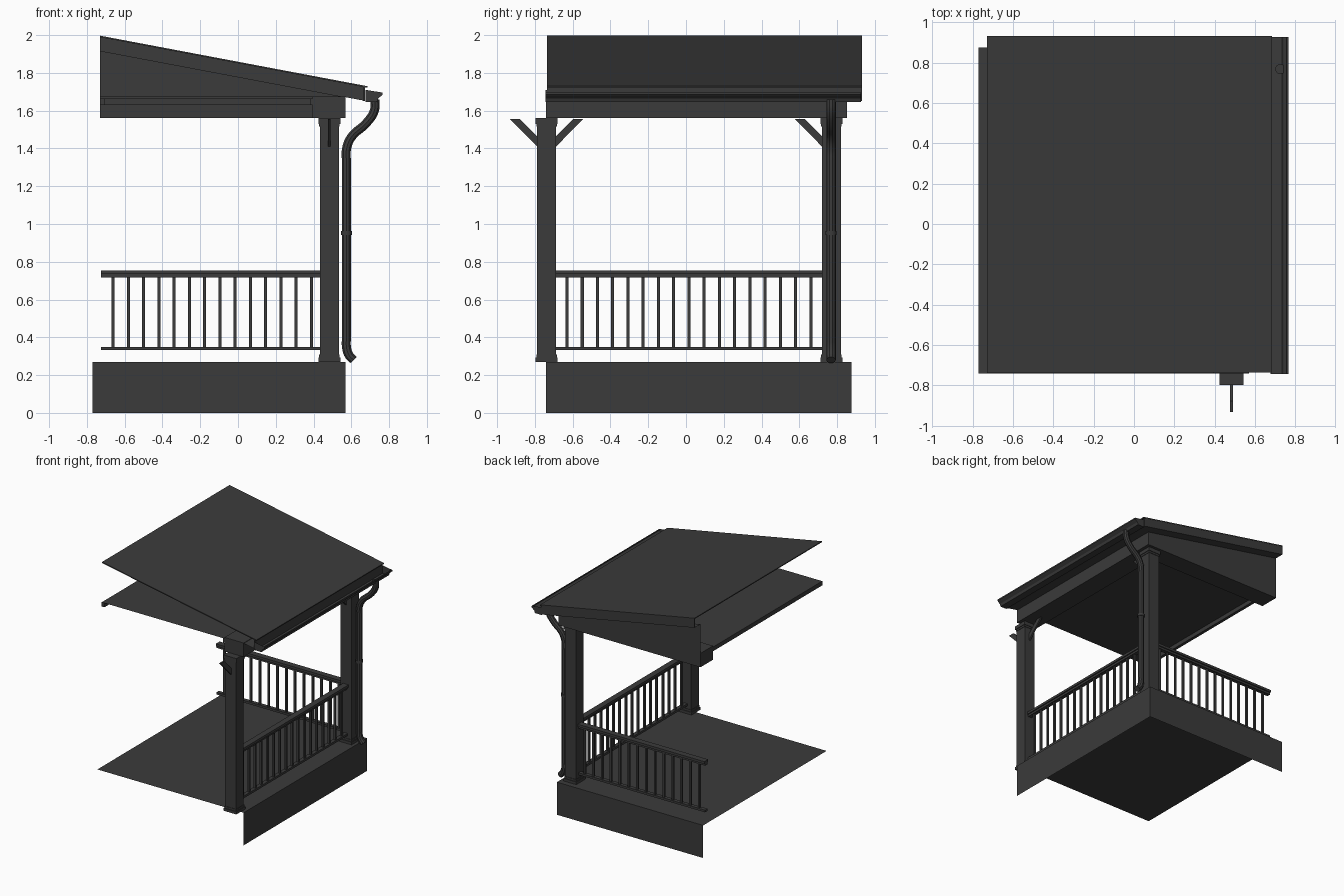
import bpy, bmesh
from mathutils import Vector

if "Cube" in bpy.data.objects:
    bpy.data.objects.remove(bpy.data.objects["Cube"])

paint = bpy.data.materials.new("dark_grey_paint")
paint.use_nodes = True
GREY = (0.043, 0.043, 0.043, 1)
paint.diffuse_color = GREY
paint.node_tree.nodes["Principled BSDF"].inputs["Base Color"].default_value = GREY


def finish(name, bm):
    mesh = bpy.data.meshes.new(name)
    bm.to_mesh(mesh)
    bm.free()
    mesh.materials.append(paint)
    obj = bpy.data.objects.new(name, mesh)
    bpy.context.collection.objects.link(obj)
    return obj


def add_box(bm, x, y, z):
    """Box from (low, high) ranges."""
    made = bmesh.ops.create_cube(bm, size=1)["verts"]
    for v in made:
        v.co = [r[0] if c < 0 else r[1] for c, r in zip(v.co, (x, y, z))]


def box(name, x, y, z):
    bm = bmesh.new()
    add_box(bm, x, y, z)
    return finish(name, bm)


def sheet(name, points):
    bm = bmesh.new()
    bm.faces.new([bm.verts.new(p) for p in points])
    return finish(name, bm)


def prism(name, profile, axis, low, high, closed=True):
    """Sweep a profile along x or y; an open profile leaves its last side off."""
    place = (lambda p, t: (t, p[0], p[1])) if axis == "x" else (lambda p, t: (p[0], t, p[1]))
    bm = bmesh.new()
    a = [bm.verts.new(place(p, low)) for p in profile]
    b = [bm.verts.new(place(p, high)) for p in profile]
    n = len(profile)
    for i in range(n if closed else n - 1):
        j = (i + 1) % n
        bm.faces.new((a[i], a[j], b[j], b[i]))
    bm.faces.new(a[::-1])
    bm.faces.new(b)
    bmesh.ops.recalc_face_normals(bm, faces=bm.faces)
    return finish(name, bm)


# Main dimensions
LEFT, RIGHT, FRONT, BACK, DECK = -0.77, 0.57, -0.74, 0.875, 0.27
POST_X, POST_YS = 0.484, (-0.738, 0.77)
WALL, EAVE, RAKE = -0.73, 0.685, 0.933
BEAM_LOW, CEILING, BEAM_BACK = 1.56, 1.665, 0.853


def roof_z(x, drop=0.0):
    return 1.997 - 0.189 * (x - WALL) - drop


# Deck with skirts on the two open sides
sheet("deck_floor", [(LEFT, FRONT, DECK), (RIGHT, FRONT, DECK), (RIGHT, BACK, DECK), (LEFT, BACK, DECK)])
sheet("right_skirt", [(RIGHT, FRONT, 0), (RIGHT, BACK, 0), (RIGHT, BACK, DECK), (RIGHT, FRONT, DECK)])
sheet("back_skirt", [(RIGHT, BACK, 0), (LEFT, BACK, 0), (LEFT, BACK, DECK), (RIGHT, BACK, DECK)])

# Posts with stepped base and capital
for label, y in zip(("front", "back"), POST_YS):
    bm = bmesh.new()
    for half, low, high in ((0.05, DECK, BEAM_LOW), (0.059, DECK, 0.292), (0.054, 0.292, 0.308),
                            (0.054, 1.515, 1.53), (0.059, 1.53, BEAM_LOW)):
        add_box(bm, (POST_X - half, POST_X + half), (y - half, y + half), (low, high))
    finish(label + "_post", bm)

# Diagonal brackets
for label, y, side in (("front_outer", POST_YS[0], -1), ("front_inner", POST_YS[0], 1),
                       ("back_inner", POST_YS[1], -1)):
    outline = [(y + side * d, z) for d, z in ((0.05, 1.41), (0.193, 1.555), (0.14, 1.555), (0.05, 1.465))]
    prism(label + "_bracket", outline, "x", POST_X - 0.007, POST_X + 0.007)


# Railings
def railing(name, along_x, low, high, across, first, count):
    bm = bmesh.new()

    def bar(span, half, z):
        cross = (across - half, across + half)
        add_box(bm, *((span, cross) if along_x else (cross, span)), z)

    bar((low, high), 0.025, (0.735, 0.755))
    bar((low, high), 0.016, (0.718, 0.735))
    bar((low, high), 0.016, (0.332, 0.35))
    for i in range(count):
        c = first + i * 0.0807
        bar((c - 0.008, c + 0.008), 0.008, (0.35, 0.718))
    finish(name, bm)


railing("right_railing", False, -0.688, 0.72, POST_X, -0.63, 17)
railing("back_railing", True, -0.725, 0.434, POST_YS[1], -0.661, 14)

# Beams, ceiling and crown trim
INNER_X, INNER_Y = 0.395, 0.688
box("right_beam", (INNER_X, RIGHT), (FRONT, BEAM_BACK), (BEAM_LOW, 1.675))
box("back_beam", (WALL, INNER_X), (INNER_Y, BEAM_BACK), (BEAM_LOW, 1.675))
sheet("ceiling", [(WALL, FRONT, CEILING), (WALL, INNER_Y, CEILING),
                  (INNER_X, INNER_Y, CEILING), (INNER_X, FRONT, CEILING)])
box("right_crown", (INNER_X - 0.012, INNER_X), (FRONT, INNER_Y), (1.63, CEILING))
box("back_crown", (WALL, INNER_X), (INNER_Y - 0.012, INNER_Y), (1.63, CEILING))
box("wall_crown", (WALL, WALL + 0.025), (FRONT, INNER_Y), (1.63, CEILING))

# Lean-to roof sheet, fascias, soffits and gable
DEPTH, FASCIA = 0.08, 0.672
prism("roof_sheet", [(WALL, roof_z(WALL)), (EAVE, roof_z(EAVE)),
                     (EAVE, roof_z(EAVE, 0.008)), (WALL, roof_z(WALL, 0.008))], "y", -0.737, RAKE)
prism("rake_fascia", [(WALL, roof_z(WALL)), (FASCIA, roof_z(FASCIA)),
                      (FASCIA, roof_z(FASCIA, DEPTH)), (WALL, roof_z(WALL, DEPTH))],
      "y", RAKE - 0.01, RAKE - 0.002)
box("eave_fascia", (FASCIA - 0.01, FASCIA), (-0.737, RAKE - 0.002),
    (roof_z(FASCIA, DEPTH), roof_z(FASCIA, 0.006)))


def soffit(name, x0, x1, y0, y1):
    z0, z1 = roof_z(x0, DEPTH), roof_z(x1, DEPTH)
    sheet(name, [(x0, y0, z0), (x0, y1, z0), (x1, y1, z1), (x1, y0, z1)])


soffit("eave_soffit", RIGHT, FASCIA, -0.737, BEAM_BACK)
soffit("rake_soffit", WALL, FASCIA, BEAM_BACK, RAKE - 0.005)
sheet("gable_wall", [(RIGHT, BEAM_BACK, 1.67), (WALL, BEAM_BACK, 1.67),
                     (WALL, BEAM_BACK, roof_z(WALL, DEPTH)), (RIGHT, BEAM_BACK, roof_z(RIGHT, DEPTH))])

# Gutter, open at the top
prism("gutter", [(0.676, 1.71), (0.676, 1.645), (0.735, 1.645), (0.742, 1.665),
                 (0.758, 1.678), (0.765, 1.685), (0.765, 1.697), (0.757, 1.697)],
      "y", -0.743, 0.926, closed=False)

# Downspout pipe
path = [(0.725, 1.66), (0.722, 1.60), (0.68, 1.535), (0.60, 1.46), (0.574, 1.395),
        (0.574, 1.33), (0.574, 0.40), (0.574, 0.35), (0.588, 0.305), (0.612, 0.28)]
curve = bpy.data.curves.new("downspout", "CURVE")
curve.dimensions = "3D"
curve.bevel_depth = 0.025
curve.bevel_resolution = 3
curve.resolution_u = 5
curve.use_fill_caps = True
spline = curve.splines.new("BEZIER")
spline.bezier_points.add(len(path) - 1)
for point, (x, z) in zip(spline.bezier_points, path):
    point.co = Vector((x, 0.768, z))
    point.handle_left_type = point.handle_right_type = "AUTO"
curve.materials.append(paint)
pipe = bpy.data.objects.new("downspout", curve)
bpy.context.collection.objects.link(pipe)


def select_only(obj):
    bpy.ops.object.select_all(action="DESELECT")
    obj.select_set(True)
    bpy.context.view_layer.objects.active = obj


select_only(pipe)
bpy.ops.object.convert(target="MESH")
bpy.ops.object.shade_smooth_by_angle()

# Pipe coupling
bm = bmesh.new()
bmesh.ops.create_cone(bm, cap_ends=True, segments=16, radius1=0.029, radius2=0.029, depth=0.02)
bmesh.ops.translate(bm, verts=bm.verts, vec=(0.574, 0.768, 0.953))
select_only(finish("pipe_coupling", bm))
bpy.ops.object.shade_smooth_by_angle()
